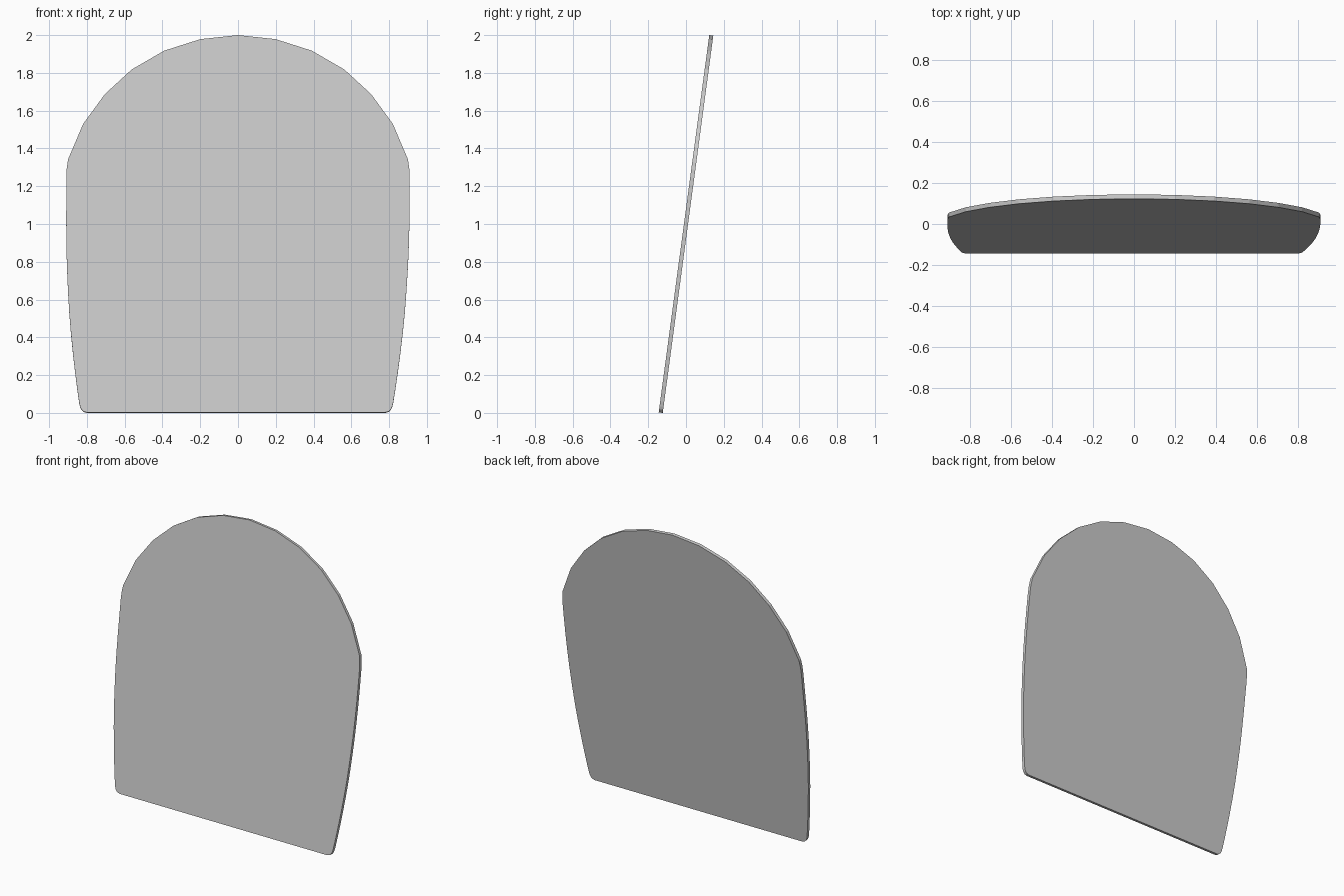
import bpy, bmesh
from mathutils import Vector

if "Cube" in bpy.data.objects:
    bpy.data.objects.remove(bpy.data.objects["Cube"])

SLOPE = 0.134          # backward lean
HALF = 0.0108          # half the slab thickness

# right half of the outline, from bottom corner up to the crown (x, z)
right = [(0.78, 0.0014), (0.797, 0.006), (0.81, 0.018), (0.817, 0.034), (0.822, 0.055),
         (0.834, 0.13), (0.847, 0.22), (0.859, 0.31), (0.872, 0.42), (0.883, 0.53),
         (0.892, 0.65), (0.900, 0.78), (0.905, 0.90), (0.908, 1.02), (0.909, 1.14),
         (0.909, 1.24), (0.907, 1.29), (0.900, 1.34), (0.82, 1.528), (0.705, 1.686),
         (0.562, 1.817), (0.391, 1.916), (0.20, 1.977)]

# left half mirrors it, with a slightly wider foot
left = [(-(x + max(0, 0.02 * (1 - z / 1.1))), z) for x, z in reversed(right)]
outline = right + [(0, 1.9986)] + left

# leaning slab: outline on the tilted plane, pushed out both ways along its normal
normal = Vector((0, -1, SLOPE)).normalized()
bm = bmesh.new()
front, back = [[bm.verts.new(Vector((x, SLOPE * (z - 1), z)) + normal * s * HALF)
                for x, z in outline] for s in (1, -1)]
bm.faces.new(front)
bm.faces.new(back[::-1])
n = len(outline)
for i in range(n):
    j = (i + 1) % n
    bm.faces.new((front[j], front[i], back[i], back[j]))
bmesh.ops.recalc_face_normals(bm, faces=bm.faces)

mesh = bpy.data.meshes.new("arched_panel")
bm.to_mesh(mesh)
bm.free()
panel = bpy.data.objects.new("arched_panel", mesh)
bpy.context.collection.objects.link(panel)
